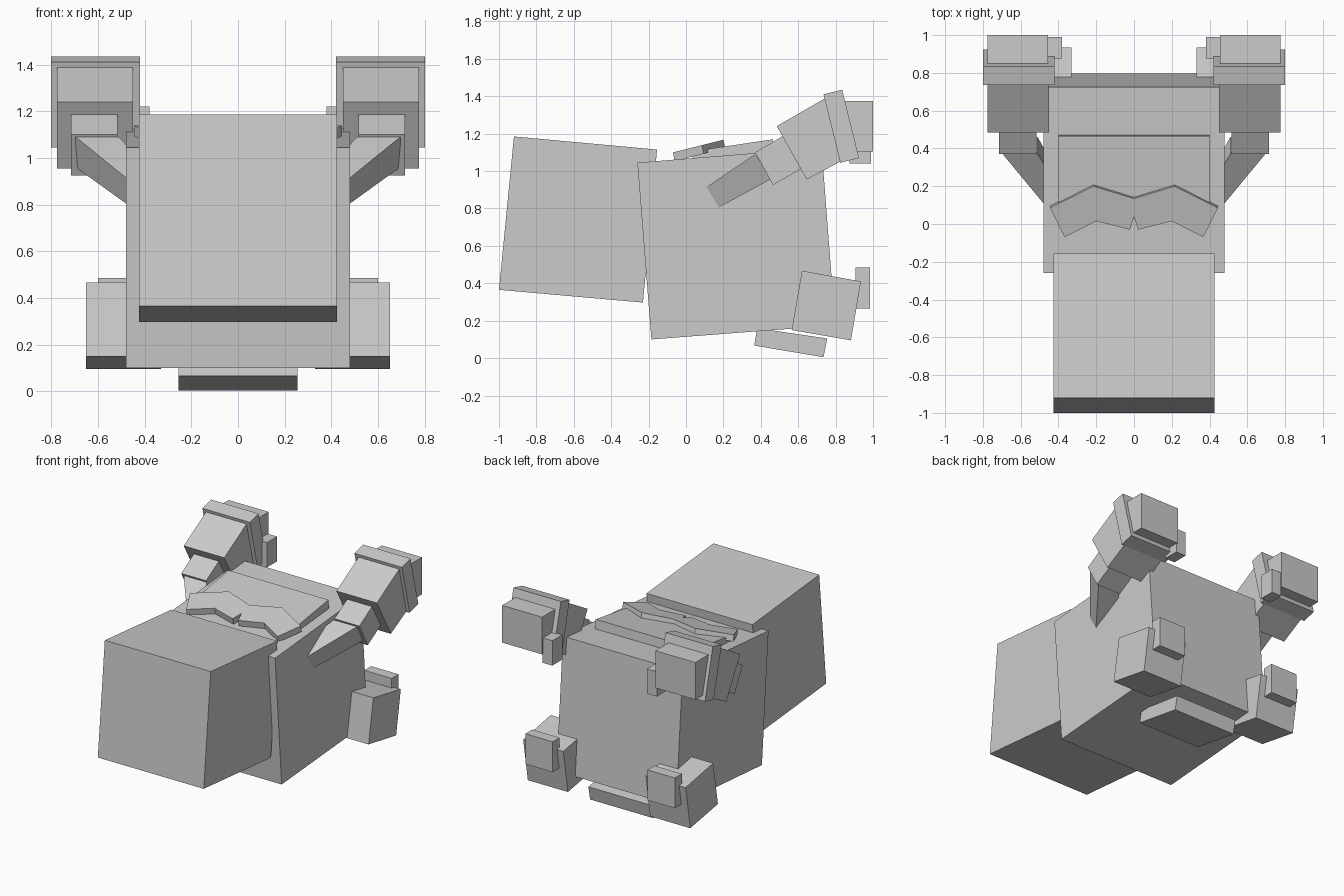
import bpy
import bmesh

cube = bpy.data.objects.get("Cube")
if cube:
    bpy.data.objects.remove(cube, do_unlink=True)

grey = bpy.data.materials.new("plain grey")
grey.use_nodes = True
grey.diffuse_color = (0.6, 0.6, 0.6, 1)
grey.node_tree.nodes["Principled BSDF"].inputs["Base Color"].default_value = (0.6, 0.6, 0.6, 1)


def finish(name, bm, mirrored=False):
    bmesh.ops.recalc_face_normals(bm, faces=bm.faces)
    mesh = bpy.data.meshes.new(name)
    bm.to_mesh(mesh)
    bm.free()
    mesh.materials.append(grey)
    obj = bpy.data.objects.new(name, mesh)
    bpy.context.collection.objects.link(obj)
    if mirrored:
        obj.modifiers.new("Mirror", 'MIRROR').use_mirror_merge = False
    return obj


def prism(ring_a, ring_b):
    """Join two matching rings of points into a closed solid."""
    bm = bmesh.new()
    a = [bm.verts.new(p) for p in ring_a]
    b = [bm.verts.new(p) for p in ring_b]
    bm.faces.new(a)
    bm.faces.new(b)
    for i in range(len(a)):
        j = (i + 1) % len(a)
        bm.faces.new((a[i], a[j], b[j], b[i]))
    return bm


def slab(name, x0, x1, profile, mirrored=False):
    """Side profile in y and z, extended from x0 to x1."""
    bm = prism([(x0, y, z) for y, z in profile], [(x1, y, z) for y, z in profile])
    return finish(name, bm, mirrored)


# Head, body and tail
slab("head", -0.425, 0.425, [(-0.92, 1.185), (-0.155, 1.115), (-0.23, 0.297), (-1, 0.365)])
slab("body", -0.48, 0.48, [(-0.26, 1.045), (0.725, 1.125), (0.798, 0.175), (-0.185, 0.1)])
slab("tail", -0.255, 0.255, [(0.38, 0.16), (0.755, 0.105), (0.735, 0.005), (0.365, 0.067)])

# Raised plate on the back
slab("back_plate", -0.4, 0.4, [(0.03, 1.105), (0.465, 1.17), (0.475, 1.08), (0.04, 1.03)])

# Tilted collar with two swept lobes
half = [(0, 0.135), (0.215, 0.2), (0.445, 0.085), (0.367, -0.07), (0.2, 0.015), (0.022, -0.03)]
outline = half + [(0, 0.04)] + [(-x, y) for x, y in half[:0:-1]]
top = [(x, y, 1.117 + 0.25 * y) for x, y in outline]
finish("collar", prism(top, [(x, y + 0.01, z - 0.045) for x, y, z in top]))

# Arms: tapered upper part leaning out, then wrist, forearm, cuff and hand
shoulder = [(0.35, 0.11, 0.915), (0.48, 0.11, 0.915), (0.48, 0.175, 0.805), (0.35, 0.175, 0.805)]
elbow = [(0.51, 0.37, 1.09), (0.695, 0.37, 1.09), (0.695, 0.46, 0.96), (0.51, 0.46, 0.96)]
finish("upper_arm", prism(shoulder, elbow), True)
slab("wrist", 0.515, 0.715, [(0.37, 1.1), (0.54, 1.2), (0.64, 1.025), (0.465, 0.925)], True)
slab("forearm", 0.45, 0.775, [(0.485, 1.24), (0.745, 1.39), (0.88, 1.08), (0.645, 0.955)], True)
slab("cuff", 0.42, 0.8, [(0.735, 1.41), (0.835, 1.435), (0.925, 1.07), (0.825, 1.045)], True)
slab("hand", 0.455, 0.775, [(0.83, 1.375), (1, 1.375), (1, 1.105), (0.83, 1.105)], True)
slab("thumb", 0.38, 0.46, [(0.875, 1.22), (0.99, 1.22), (0.99, 1.04), (0.875, 1.04)], True)

# Feet with toes
slab("foot", 0.33, 0.652, [(0.62, 0.467), (0.935, 0.41), (0.882, 0.095), (0.565, 0.15)], True)
slab("toe", 0.38, 0.6, [(0.905, 0.485), (0.985, 0.485), (0.985, 0.265), (0.905, 0.265)], True)
